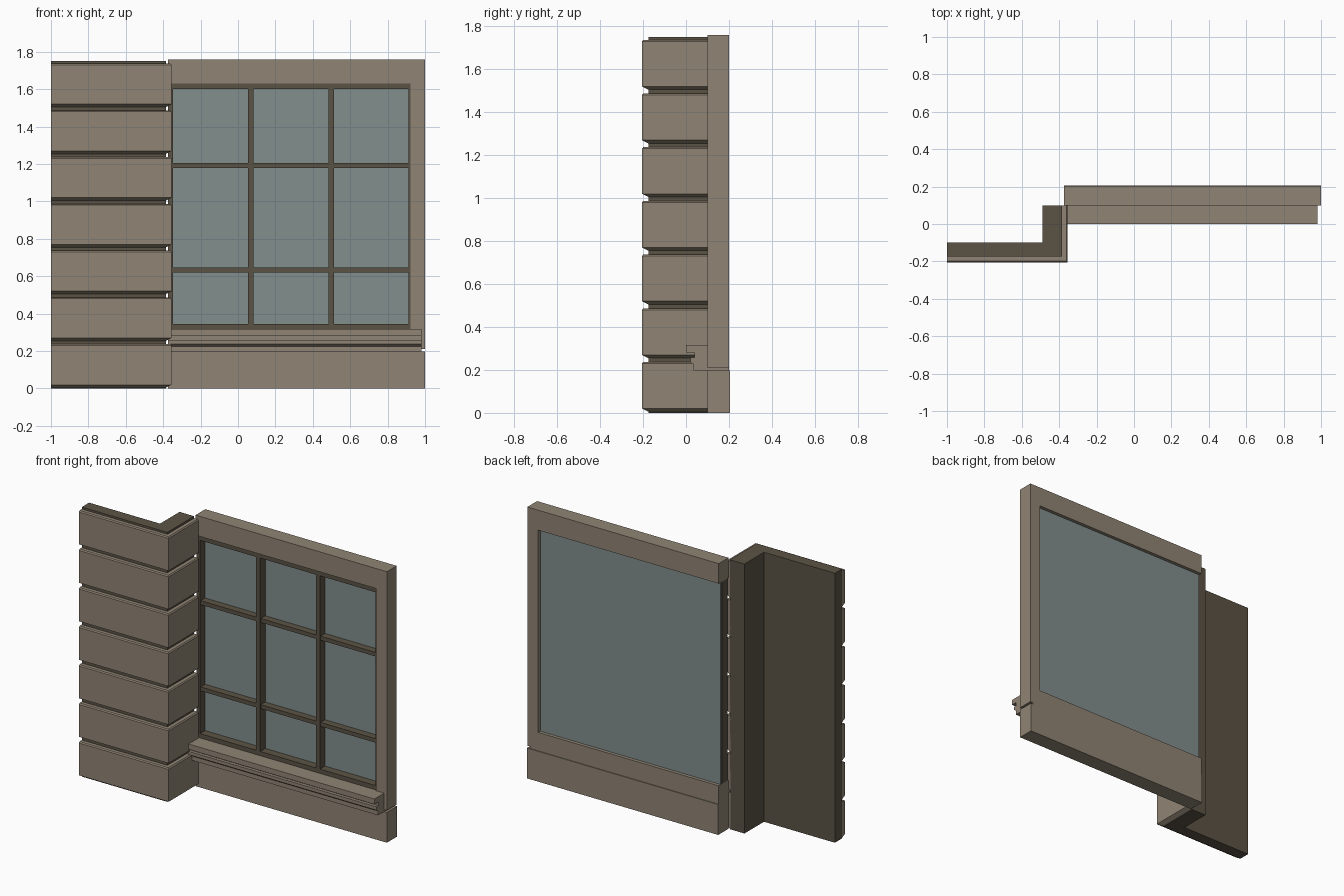
import bpy
import bmesh
from mathutils import Vector

cube = bpy.data.objects.get("Cube")
if cube:
    bpy.data.objects.remove(cube, do_unlink=True)


def material(name, rgb):
    mat = bpy.data.materials.new(name)
    mat.use_nodes = True
    color = (*rgb, 1.0)
    mat.diffuse_color = color
    bsdf = mat.node_tree.nodes["Principled BSDF"]
    bsdf.inputs["Base Color"].default_value = color
    bsdf.inputs["Roughness"].default_value = 0.8
    return mat


STONE = material("light stone", (0.28, 0.232, 0.176))
DARK = material("dark brown", (0.105, 0.086, 0.06))
GLASS = material("grey blue glass", (0.222, 0.275, 0.27))


def finish(name, bm, mat):
    bmesh.ops.recalc_face_normals(bm, faces=bm.faces)
    mesh = bpy.data.meshes.new(name)
    bm.to_mesh(mesh)
    bm.free()
    mesh.materials.append(mat)
    obj = bpy.data.objects.new(name, mesh)
    bpy.context.collection.objects.link(obj)
    return obj


def loft(name, rings, mat):
    """Join rings of points into a closed solid."""
    bm = bmesh.new()
    loops = [[bm.verts.new(p) for p in ring] for ring in rings]
    for a, b in zip(loops, loops[1:]):
        for i in range(len(a)):
            j = (i + 1) % len(a)
            bm.faces.new((a[i], a[j], b[j], b[i]))
    bm.faces.new(loops[0])
    bm.faces.new(loops[-1])
    return finish(name, bm, mat)


def box(name, x, y, z, mat):
    corners = [(x[0], y[0]), (x[1], y[0]), (x[1], y[1]), (x[0], y[1])]
    return loft(name, [[(px, py, h) for px, py in corners] for h in z], mat)


# Pilaster: dark L-shaped core
END_X, CORNER_X, FRONT_Y, BACK_Y = -1.0, -0.355, -0.205, 0.1
INSET, TOP = 0.03, 1.75
core_x, core_y = CORNER_X - INSET, FRONT_Y + INSET
outline = [(END_X, core_y), (core_x, core_y), (core_x, BACK_Y),
           (-0.49, BACK_Y), (-0.49, -0.1), (END_X, -0.1)]
loft("pilaster_core", [[(x, y, z) for x, y in outline] for z in (0, TOP)], DARK)

# Pilaster: seven chamfered stone courses wrapping the corner
PITCH = TOP / 7
profile = [(0.035, 0.005), (INSET, 0.005), (0, 0.02),
           (0, 0.23), (0.006, 0.237), (0.035, 0.237)]
for k in range(7):
    section = [(d, z + k * PITCH) for d, z in profile]
    loft(f"stone_course_{k + 1}", [
        [(END_X, FRONT_Y + d, z) for d, z in section],
        [(CORNER_X - d, FRONT_Y + d, z) for d, z in section],
        [(CORNER_X - d, BACK_Y, z) for d, z in section]], STONE)

# Wall: base, then jamb and lintel as one piece
LEFT, RIGHT = -0.375, 1.0
box("wall_base", (LEFT, RIGHT), (BACK_Y, 0.205), (0, 0.197), STONE)
surround = [(0.922, 0.21), (RIGHT, 0.21), (RIGHT, 1.76),
            (LEFT, 1.76), (LEFT, 1.63), (0.922, 1.63)]
loft("jamb_and_lintel", [[(x, y, z) for x, z in surround] for y in (BACK_Y, 0.2)], STONE)

# Moulded window sill
sill = [(0, 0.317), (0, 0.282), (0.04, 0.282), (0.04, 0.258), (0.02, 0.258),
        (0.02, 0.237), (0.036, 0.225), (0.036, 0.197), (0.2, 0.197), (0.2, 0.317)]
loft("window_sill", [[(x, y, z) for y, z in sill] for x in (LEFT, 0.98)], STONE)

# Window: glass behind a dark frame with glazing bars
LOW, HIGH = 0.317, 1.63
DEPTH = (0.108, 0.166)
box("window_glass", (LEFT + 0.002, 0.922), (0.16, 0.178), (LOW, HIGH), GLASS)
for name, x in (("left_stile", (LEFT, -0.348)), ("right_stile", (0.912, 0.922))):
    box(name, x, DEPTH, (LOW, HIGH), DARK)
for name, z in (("bottom_rail", (LOW, 0.345)), ("top_rail", (1.6, HIGH))):
    box(name, (LEFT, 0.922), DEPTH, z, DARK)
for i, x in enumerate((0.069, 0.498)):
    box(f"upright_bar_{i + 1}", (x - 0.015, x + 0.015), DEPTH, (LOW, HIGH), DARK)
for i, z in enumerate((0.633, 1.193)):
    box(f"cross_bar_{i + 1}", (LEFT, 0.922), (0.114, 0.166), (z - 0.013, z + 0.013), DARK)
